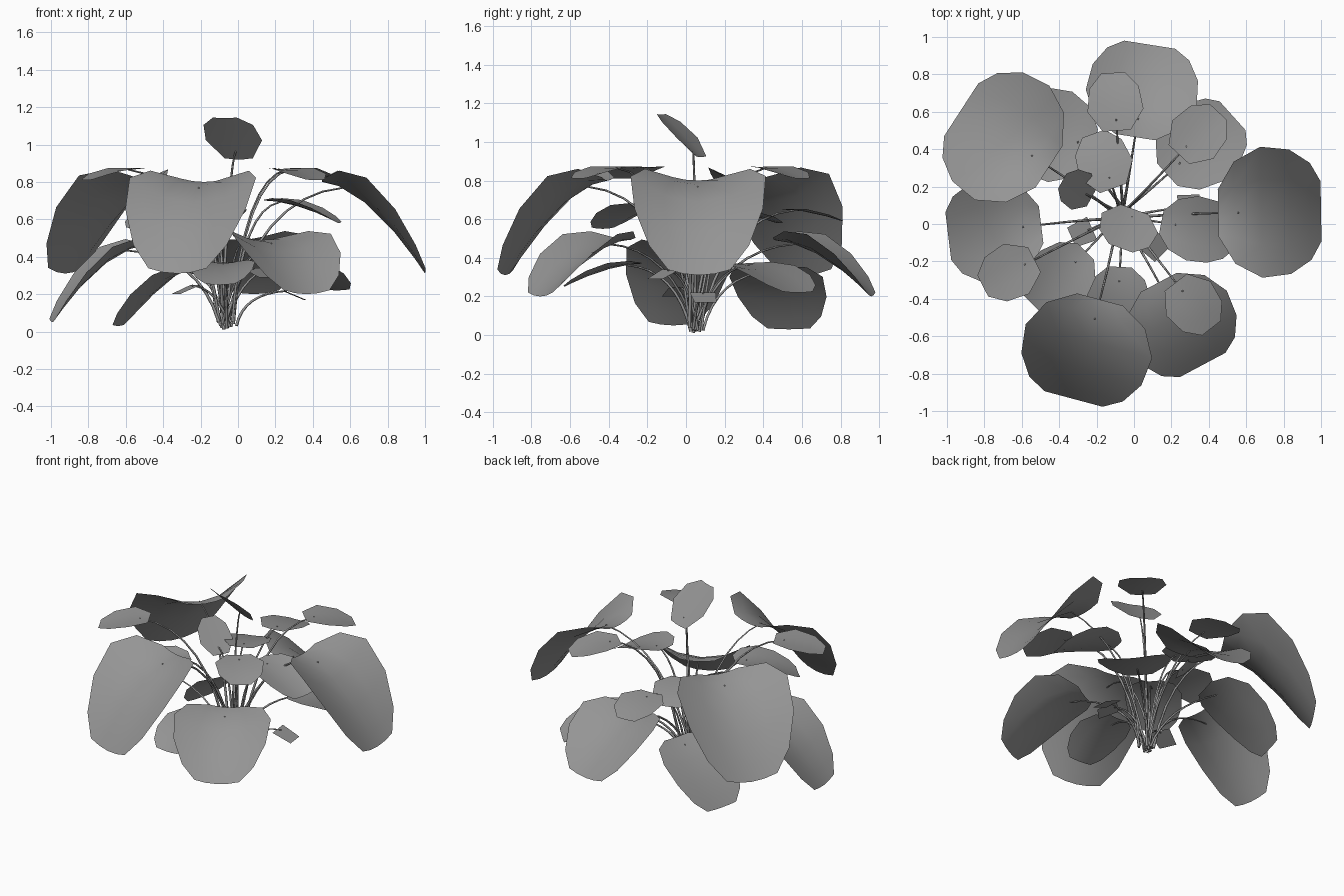
import bpy
import math
import random
from mathutils import Vector

random.seed(4)

if "Cube" in bpy.data.objects:
    bpy.data.objects.remove(bpy.data.objects["Cube"])

# One grey for the whole plant
GREY = (0.3, 0.3, 0.3, 1)
grey = bpy.data.materials.new("plain grey")
grey.use_nodes = True
grey.diffuse_color = GREY
grey.node_tree.nodes["Principled BSDF"].inputs["Base Color"].default_value = GREY

CROWN = Vector((-0.06, 0.05, 0))

# Outlines: (position along the leaf, share of the full width)
BROAD = [(0, .36), (.16, .78), (.42, 1), (.7, .95), (.9, .74), (1, .46)]
SMALL = [(0, .5), (.35, 1), (.75, .88), (1, .42)]
SQUARE = [(0, 1), (1, .85)]


def link(name, data):
    data.materials.append(grey)
    obj = bpy.data.objects.new(name, data)
    bpy.context.collection.objects.link(obj)
    return obj


def heading(angle):
    turn = math.radians(angle)
    return Vector((math.cos(turn), math.sin(turn), 0))


def make_leaf(name, outline, leaf_point, width):
    """Grid of quads that follows the outline."""
    columns = min(len(outline), 5)
    verts, faces = [], []
    for u, share in outline:
        for j in range(columns):
            across = j / (columns - 1) - 0.5
            verts.append(leaf_point(u, across * share * width))
    for i in range(len(outline) - 1):
        for j in range(columns - 1):
            a = i * columns + j
            b = a + columns
            faces.append((a, b, b + 1, a + 1))
    mesh = bpy.data.meshes.new(name)
    mesh.from_pydata(verts, [], faces)
    for poly in mesh.polygons:
        poly.use_smooth = True
    link(name, mesh)


def make_stem(name, end, angle):
    """Thin stalk that rises from the crown and arches over to the leaf."""
    foot = CROWN + heading(angle) * random.uniform(-.03, .05)
    foot += heading(angle + 90) * random.uniform(-.03, .03)
    foot.z = random.uniform(.01, .06)
    bend = CROWN.lerp(end, 0.28)
    bend.z = end.z * 0.95
    curve = bpy.data.curves.new(name, "CURVE")
    curve.dimensions = "3D"
    curve.bevel_depth = 0.009
    curve.bevel_resolution = 0
    curve.use_fill_caps = True
    spline = curve.splines.new("POLY")
    steps = 8
    spline.points.add(steps)
    for i, point in enumerate(spline.points):
        t = i / steps
        p = foot.lerp(bend, t).lerp(bend.lerp(end, t), t)
        point.co = (*p, 1)
        point.radius = 1 - t / 2
    obj = link(name, curve)
    bpy.ops.object.select_all(action="DESELECT")
    obj.select_set(True)
    bpy.context.view_layer.objects.active = obj
    bpy.ops.object.convert(target="MESH")


def grow(family, outline, length, width, drop, cup, members, swerve=0):
    """Leaves of one size, each given by compass angle, distance and height.

    Swerve turns the leaf away from the direction it grows in."""
    for place, angle, start, height in members:
        base = CROWN + heading(angle) * start
        along = heading(angle + swerve)
        sideways = heading(angle + swerve + 90)
        bend = 1.7 if drop > 0 else 1

        def leaf_point(u, offset):
            p = base + along * u * length + sideways * offset
            p.z = height - drop * u ** bend + cup * offset ** 2
            return p

        name = place + "_" + family
        make_leaf(name + "_leaf", outline, leaf_point, width)
        make_stem(name + "_stem", leaf_point(0.2, 0), angle)


# Tall broad leaves that arch far down
grow("tall", BROAD, .55, .7, .49, 1.1, [
    ("east", 1, .51, .8), ("south", 255, .47, .8)])
grow("tall", BROAD, .56, .73, .49, 1.1, [("northwest", 147, .47, .8)])

# Lower broad leaves
grow("low", BROAD, .5, .6, .29, 1.1, [
    ("north", 81, .42, .49), ("southeast", -62, .41, .49)])
grow("drooping", BROAD, .5, .56, .41, 1.1, [("west", 187, .44, .46)])
grow("turned", BROAD, .44, .5, .32, .4, [("northwest", 113, .4, .35)], swerve=52)
grow("spreading", BROAD, .47, .45, .15, .5, [("northeast", 42, .32, .37)])

# Middle leaves
grow("middle", BROAD, .4, .35, .12, 1, [
    ("east", -11, .21, .7), ("south", 267, .28, .37), ("southwest", 225, .28, .67)])

# Small upper leaves
grow("small", SMALL, .31, .3, .06, .6, [
    ("northeast", 47, .44, .87), ("southeast", -52, .46, .87),
    ("southwest", 207, .53, .87), ("north", 94, .45, .65),
    ("inner_north", 110, .15, .64)])

# Leaves whose tips point up
grow("top", SMALL, .22, .32, -.22, 1, [("crown", 23, .07, .92)], swerve=227)
grow("upright", SMALL, .18, .22, -.18, .3, [("inner_west", 151, .19, .58)])

# Tiny square sprouts
grow("sprout", SQUARE, .12, .135, .05, 0, [
    ("east", 7, .3, .22), ("west", 204, .18, .25), ("southeast", -45, .18, .34)])
